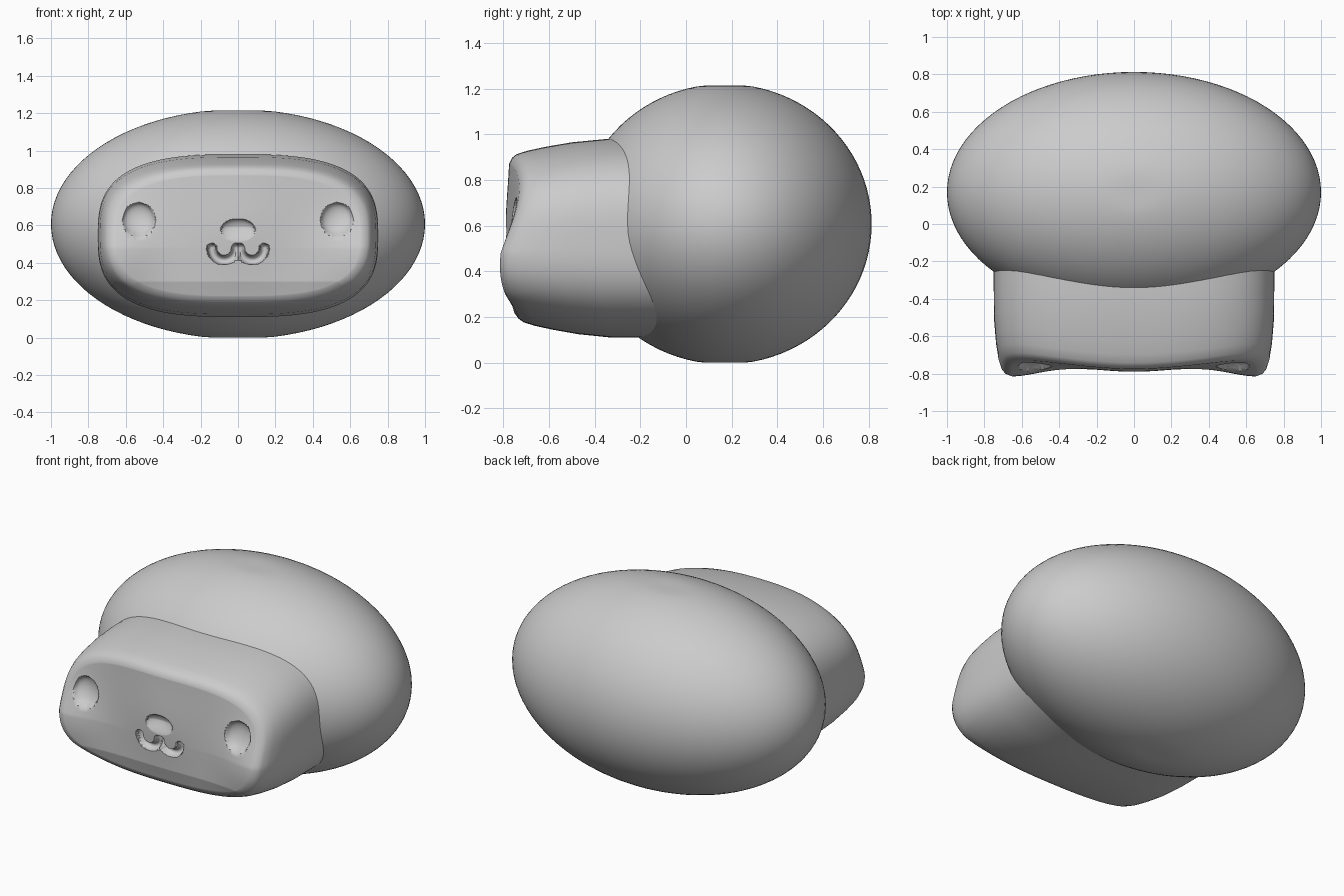
import bpy, bmesh, math

cube = bpy.data.objects.get("Cube")
if cube:
    bpy.data.objects.remove(cube, do_unlink=True)

GREY = (0.6, 0.6, 0.6, 1)
grey = bpy.data.materials.new("plain grey")
grey.use_nodes = True
grey.diffuse_color = GREY
grey.node_tree.nodes["Principled BSDF"].inputs["Base Color"].default_value = GREY


def finish(ob):
    """Give the part its material and smooth shading."""
    ob.data.materials.append(grey)
    bpy.ops.object.select_all(action='DESELECT')
    ob.select_set(True)
    bpy.context.view_layer.objects.active = ob
    bpy.ops.object.shade_smooth_by_angle(angle=math.radians(35))


# Body: wide egg with slightly flattened top and underside
BODY_Z = 0.607
bpy.ops.mesh.primitive_uv_sphere_add(segments=96, ring_count=48, location=(0, 0.17, BODY_Z))
body = bpy.context.object
body.name = "body"
for v in body.data.vertices:
    v.co.y *= 0.643
    v.co.z = max(-BODY_Z, min(BODY_Z, v.co.z * 0.614))
finish(body)

# Head: rounded-box loft with a gently bulging, carved face
HEAD_Z = 0.545


def face_y(x, z):
    """Depth of the face: raised muzzle, puffed cheeks, receding brow corners."""
    muzzle = 0.02 * math.exp(-(x * x + (z - 0.58) ** 2) / 0.06)
    cheek = 0.045 * math.exp(-((abs(x) - 0.66) ** 2 + (z - 0.42) ** 2) / 0.04)
    brow = 0.16 * max(0, z - 0.48) * (abs(x) / 0.6) ** 2
    chin = 0.25 * max(0, 0.3 - z)
    return -0.77 - muzzle - cheek + brow + chin


def bowl(dx, dz, rx, rz, depth):
    """Depth of an oval hollow at an offset from its centre."""
    return depth * math.sqrt(max(0, 1 - (dx / rx) ** 2 - (dz / rz) ** 2))


def carving(x, z):
    """Depth of the eye hollows, nose hollow and W-shaped mouth groove."""
    x = abs(x)
    eye = bowl(x - 0.53, z - 0.63, 0.085, 0.09, 0.045)
    nose = bowl(x, z - 0.575, 0.09, 0.06, 0.035) * min(1, max(0, (z - 0.51) / 0.08))
    # Half of the mouth is a U: the lower half of a circle
    ux, uz, radius = x - 0.075, z - 0.48, 0.065
    if uz < 0:
        gap = abs(math.hypot(ux, uz) - radius)
    else:
        gap = math.hypot(abs(ux) - radius, uz)
    return max(eye, nose, bowl(gap, 0, 0.024, 1, 0.04))


def rounded(angle, hx, hz, power=2 / 2.9):
    c, s = math.cos(angle), math.sin(angle)
    return (math.copysign(abs(c) ** power, c) * hx,
            HEAD_Z + math.copysign(abs(s) ** power, s) * hz)


# Each ring: depth fraction, half width, half height
rings = [(0, 0.75, 0.435), (0.45, 0.75, 0.435), (0.65, 0.748, 0.42),
         (0.8, 0.738, 0.4), (0.9, 0.725, 0.383), (0.96, 0.708, 0.368),
         (0.985, 0.692, 0.352), (1, 0.66, 0.325)]
STEPS = 90
rings += [(1, 0.66 * k / STEPS, 0.325 * k / STEPS) for k in range(STEPS - 1, 0, -1)]
SIDES = 320
bm = bmesh.new()
loops = []
for depth, hx, hz in rings:
    loop = []
    for i in range(SIDES):
        x, z = rounded(math.tau * i / SIDES, hx, hz)
        y = face_y(x, z) * depth
        if depth == 1:
            y += carving(x, z)
        loop.append(bm.verts.new((x, y, z)))
    loops.append(loop)
for a, b in zip(loops, loops[1:]):
    for i in range(SIDES):
        j = (i + 1) % SIDES
        bm.faces.new((a[i], a[j], b[j], b[i]))
bm.faces.new(loops[0])
tip = bm.verts.new((0, face_y(0, HEAD_Z) + carving(0, HEAD_Z), HEAD_Z))
for i in range(SIDES):
    bm.faces.new((loops[-1][i], loops[-1][(i + 1) % SIDES], tip))
bmesh.ops.recalc_face_normals(bm, faces=bm.faces)
mesh = bpy.data.meshes.new("head")
bm.to_mesh(mesh)
bm.free()
head = bpy.data.objects.new("head", mesh)
bpy.context.collection.objects.link(head)
finish(head)
